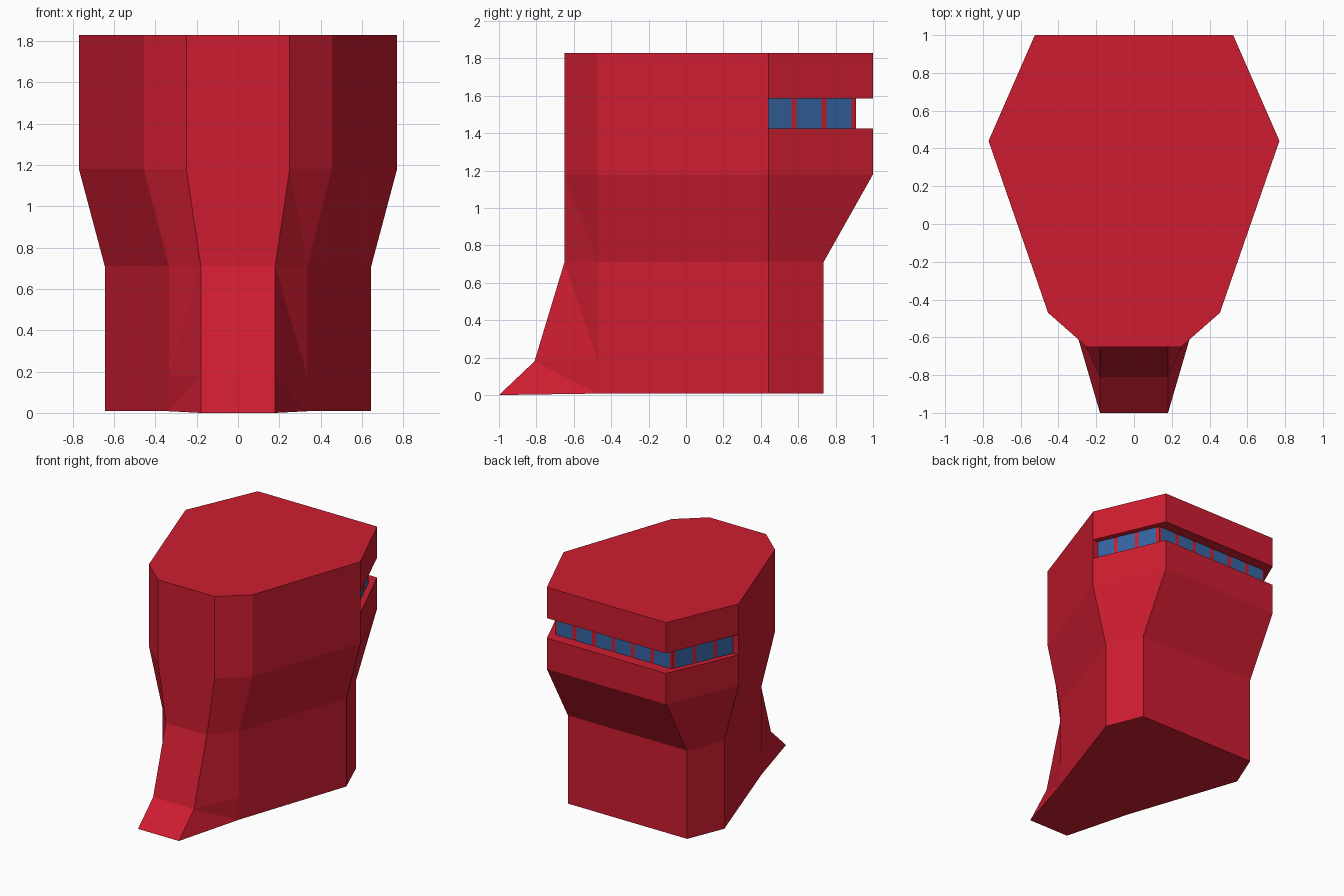
import bpy, bmesh
from mathutils import Vector

if "Cube" in bpy.data.objects:
    bpy.data.objects.remove(bpy.data.objects["Cube"])


def material(name, color):
    m = bpy.data.materials.new(name)
    m.diffuse_color = color
    m.use_nodes = True
    m.node_tree.nodes["Principled BSDF"].inputs["Base Color"].default_value = m.diffuse_color
    return m


def add_object(name, bm, mat):
    me = bpy.data.meshes.new(name)
    bm.to_mesh(me)
    bm.free()
    me.materials.append(mat)
    ob = bpy.data.objects.new(name, me)
    bpy.context.collection.objects.link(ob)
    return ob


red = material("red_hull", (0.62, 0.012, 0.03, 1))
blue = material("blue_glass", (0.035, 0.13, 0.36, 1))

# Half outlines: front edge, front corner, widest point (twice, for the slot step), back corner
upper = [(.25, -.65), (.455, -.47), (.77, .44), (.77, .44), (.525, 1.0)]
slot = [(.25, -.65), (.455, -.47), (.77, .44), (.72, .44), (.513, .91)]
lower = [(.18, -.65), (.335, -.47), (.645, .44), (.645, .44), (.525, .735)]
ankle = [(.18, -.81)] + lower[1:]
toe = [(.18, -1.0)] + lower[1:]
SLOT_LOW, SLOT_HIGH = 1.425, 1.585

sections = [(toe, 0), (ankle, .18), (lower, .71), (upper, 1.18), (upper, SLOT_LOW),
            (slot, SLOT_LOW), (slot, SLOT_HIGH), (upper, SLOT_HIGH), (upper, 1.83)]

# Hull: loft the mirrored outlines from toe to top
bm = bmesh.new()
rings = []
for half, z in sections:
    full = half + [(-x, y) for x, y in reversed(half)]
    rings.append([bm.verts.new((x, y, .008 if z == 0 and y > -.9 else z)) for x, y in full])
n = len(rings[0])
for a, b in zip(rings, rings[1:]):
    for i in range(n):
        j = (i + 1) % n
        if i == 0:            # creased cheek, right
            bm.faces.new((a[i], a[j], b[i]))
            bm.faces.new((a[j], b[j], b[i]))
        elif i == n - 2:      # creased cheek, left
            bm.faces.new((a[i], a[j], b[j]))
            bm.faces.new((a[i], b[j], b[i]))
        else:
            bm.faces.new((a[i], a[j], b[j], b[i]))
bm.faces.new(list(reversed(rings[0])))
bm.faces.new(rings[-1])
bmesh.ops.remove_doubles(bm, verts=bm.verts[:], dist=1e-4)
bmesh.ops.dissolve_degenerate(bm, dist=1e-4, edges=bm.edges[:])
bmesh.ops.recalc_face_normals(bm, faces=bm.faces[:])
add_object("tower_hull", bm, red)


# Window panes: quads laid just proud of the recessed slot walls
def window_row(name, p, q, spans):
    p, q = Vector((*p, 0)), Vector((*q, 0))
    d = (q - p).normalized()
    out = Vector((d.y, -d.x, 0)) * .003
    bm = bmesh.new()
    for s, e in spans:
        a, b = p.lerp(q, s) + out, p.lerp(q, e) + out
        bm.faces.new([bm.verts.new((v.x, v.y, z)) for v, z in
                      ((a, SLOT_LOW), (b, SLOT_LOW), (b, SLOT_HIGH), (a, SLOT_HIGH))])
    add_object(name, bm, blue)


side, back = slot[3], slot[4]
flip = lambda v: (-v[0], v[1])
side_spans = [(0, .26), (.32, .60), (.66, .945)]
back_spans = [(i / 6 + .016, (i + 1) / 6 - .016) for i in range(6)]
window_row("right_windows", side, back, side_spans)
window_row("left_windows", flip(back), flip(side), [(1 - e, 1 - s) for s, e in side_spans])
window_row("back_windows", back, flip(back), back_spans)
